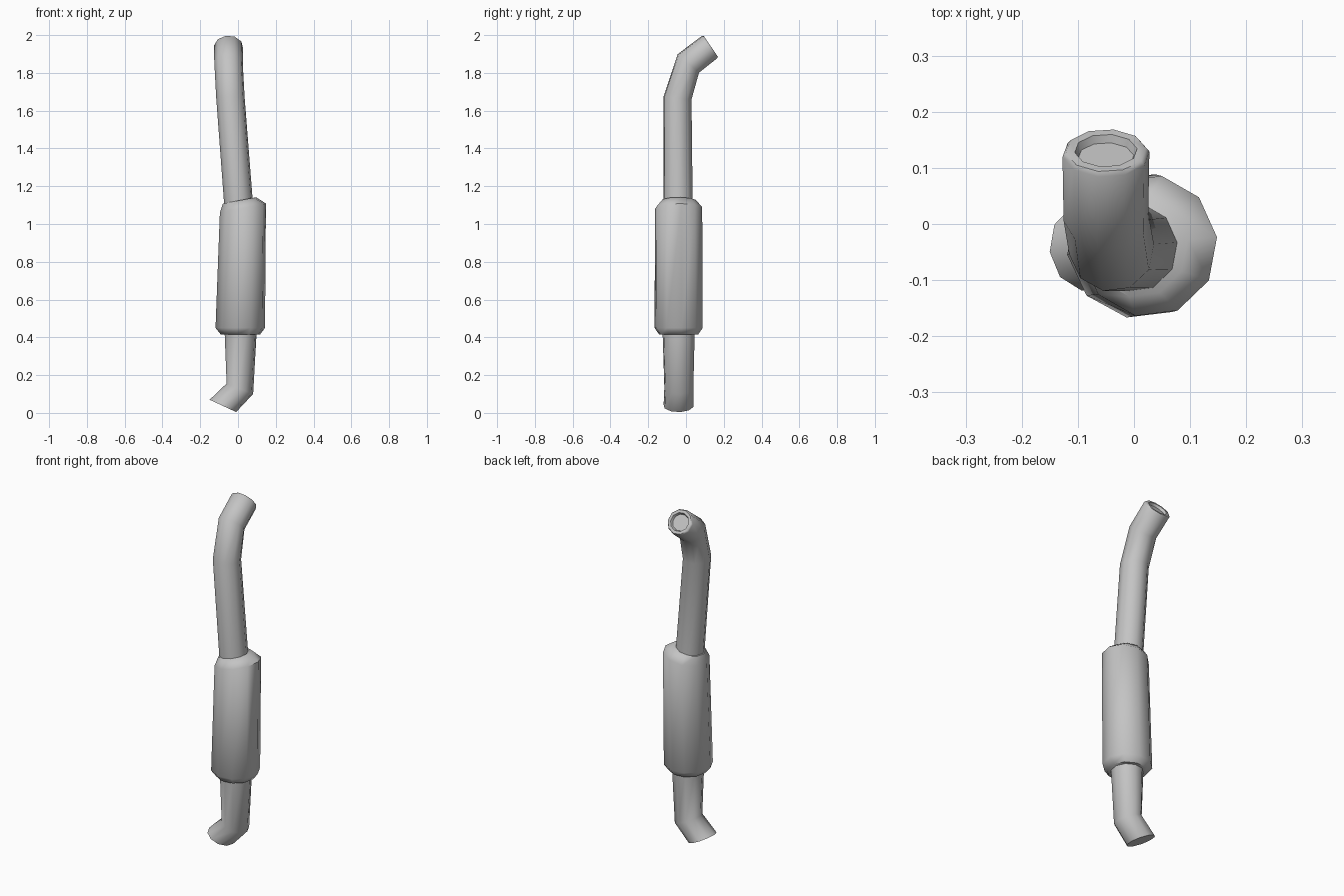
import bpy, bmesh, math
from mathutils import Vector

cube = bpy.data.objects.get("Cube")
if cube:
    bpy.data.objects.remove(cube, do_unlink=True)

SIDES = 10
START = math.radians(7)

steel = bpy.data.materials.new("grey_steel")
steel.use_nodes = True
colour = (0.55, 0.55, 0.55, 1)
steel.diffuse_color = colour
steel.node_tree.nodes["Principled BSDF"].inputs["Base Color"].default_value = colour


def tube(name, rings):
    """Skin a closed tube over rings of (centre, plane normal, x radius, other radius)."""
    bm = bmesh.new()
    loops = []
    for centre, normal, ru, rv in rings:
        n = Vector(normal).normalized()
        u = (Vector((1, 0, 0)) - n * n.x).normalized()
        v = n.cross(u)
        angles = [START + math.tau * i / SIDES for i in range(SIDES)]
        loops.append([bm.verts.new(Vector(centre) + u * ru * math.cos(a) + v * rv * math.sin(a))
                      for a in angles])
    for a, b in zip(loops, loops[1:]):
        for i in range(SIDES):
            j = (i + 1) % SIDES
            bm.faces.new((a[i], a[j], b[j], b[i]))
    bm.faces.new(loops[0][::-1])
    bm.faces.new(loops[-1])
    bmesh.ops.recalc_face_normals(bm, faces=bm.faces)
    mesh = bpy.data.meshes.new(name)
    bm.to_mesh(mesh)
    bm.free()
    mesh.materials.append(steel)
    obj = bpy.data.objects.new(name, mesh)
    bpy.context.collection.objects.link(obj)
    bpy.ops.object.select_all(action='DESELECT')
    obj.select_set(True)
    bpy.context.view_layer.objects.active = obj
    bpy.ops.object.shade_smooth_by_angle(angle=math.radians(55))
    return obj


UP = (0, 0, 1)

# Bent inlet pipe below the muffler
tube("inlet_pipe", [
    ((-0.08, -0.04, 0.037), (0.065, 0, 0.14), 0.078, 0.08),
    ((0.01, -0.038, 0.128), (0.055, 0, 0.14), 0.076, 0.078),
    ((0.014, -0.039, 0.44), UP, 0.086, 0.087),
])

# Muffler can with chamfered shoulders and a slanted top
SLANT = (-0.19, 0, 1)
tube("muffler", [
    ((0.013, -0.039, 0.415), UP, 0.105, 0.105),
    ((0.012, -0.039, 0.45), UP, 0.132, 0.13),
    ((0.026, -0.039, 1.085), SLANT, 0.125, 0.127),
    ((0.008, -0.039, 1.125), SLANT, 0.09, 0.092),
])

# Outlet pipe with two bends and a recessed mouth
MOUTH = Vector((0, 0.83, 0.56))
mouth_centre = Vector((-0.05, 0.131, 1.941))
tube("outlet_pipe", [
    ((0.005, -0.042, 1.08), UP, 0.077, 0.079),
    ((-0.04, -0.045, 1.667), (0, 0.1, 1), 0.076, 0.076),
    ((-0.05, 0.0125, 1.85), (0, 0.1, 0.115), 0.076, 0.076),
    (mouth_centre - MOUTH * 0.008, MOUTH, 0.078, 0.073),
    (mouth_centre, MOUTH, 0.072, 0.068),
    (mouth_centre, MOUTH, 0.056, 0.052),
    (mouth_centre - MOUTH * 0.014, MOUTH, 0.05, 0.046),
])
